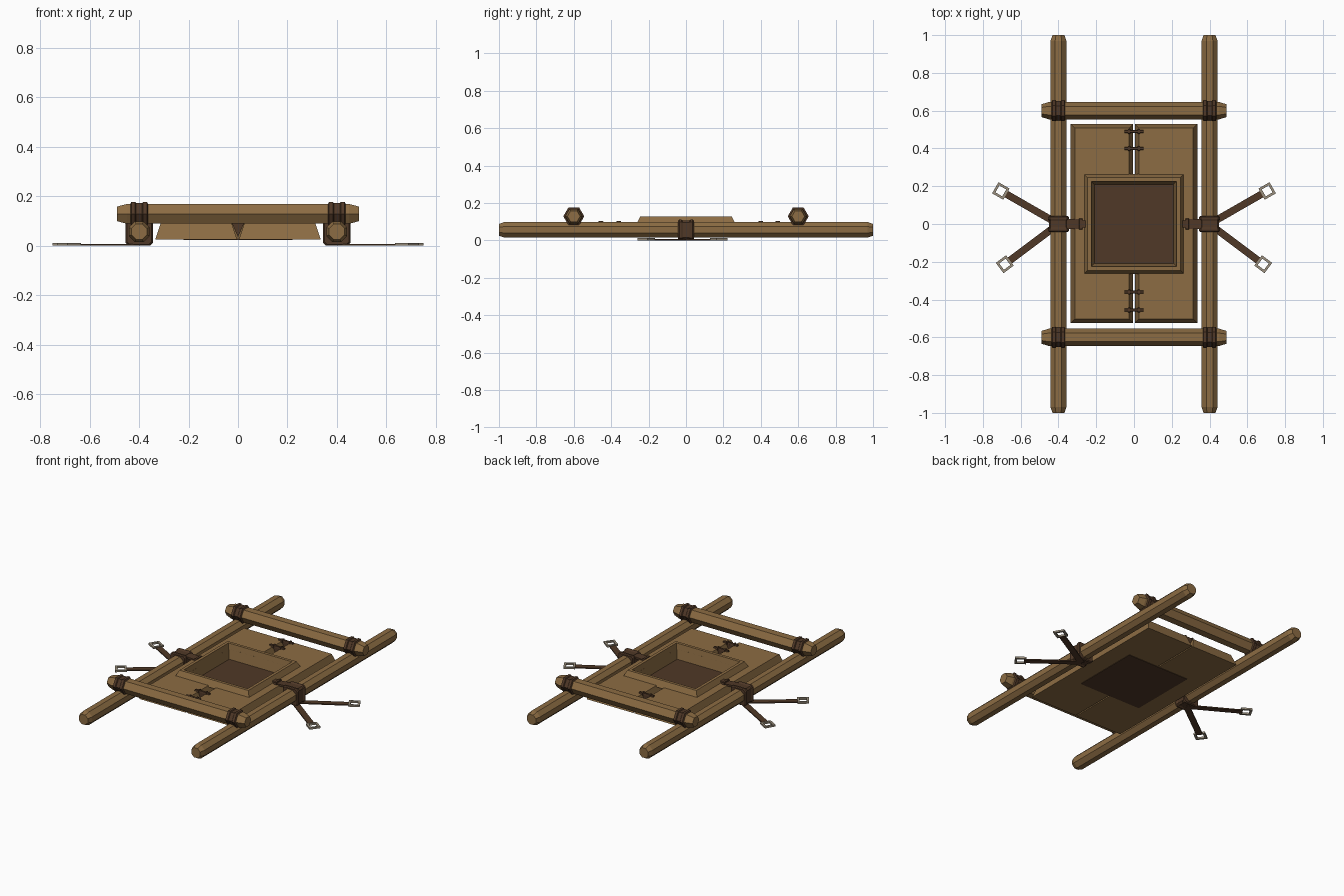
import bpy, bmesh, math
from mathutils import Matrix, Vector

if "Cube" in bpy.data.objects:
    bpy.data.objects.remove(bpy.data.objects["Cube"])


def mat(name, rgb):
    m = bpy.data.materials.new(name)
    m.diffuse_color = (*rgb, 1)
    m.use_nodes = True
    m.node_tree.nodes["Principled BSDF"].inputs["Base Color"].default_value = m.diffuse_color
    return m


WOOD = mat("brown wood", (0.262, 0.150, 0.056))
LEATHER = mat("dark leather", (0.080, 0.040, 0.020))
METAL = mat("dull metal", (0.33, 0.28, 0.21))


def loft(name, rings, material, closed=False, matrix=None):
    """Skin a list of point rings; cap both ends unless closed into a loop (or left open)."""
    bm = bmesh.new()
    vs = [[bm.verts.new(p) for p in r] for r in rings]
    n = len(rings[0])
    pairs = list(zip(vs, vs[1:])) + ([(vs[-1], vs[0])] if closed else [])
    for a, b in pairs:
        for i in range(n):
            j = (i + 1) % n
            bm.faces.new((a[i], a[j], b[j], b[i]))
    if not closed:
        bm.faces.new(vs[0])
        bm.faces.new(vs[-1])
    if matrix:
        bm.transform(matrix)
    bmesh.ops.recalc_face_normals(bm, faces=bm.faces)
    me = bpy.data.meshes.new(name)
    bm.to_mesh(me)
    bm.free()
    me.materials.append(material)
    ob = bpy.data.objects.new(name, me)
    bpy.context.collection.objects.link(ob)
    return ob


def rect(x0, x1, y0, y1, z):
    return [(x0, y0, z), (x1, y0, z), (x1, y1, z), (x0, y1, z)]


def frustum(name, x0, x1, y0, y1, z0, z1, inset, material, matrix=None):
    return loft(name, [rect(x0, x1, y0, y1, z0),
                       rect(x0 + inset, x1 - inset, y0 + inset, y1 - inset, z1)],
                material, matrix=matrix)


def rod(name, axis, center, sides, phase, stations, material):
    """Many-sided bar along x or y through center; stations are (position, radius)."""
    rings = []
    for t, r in stations:
        ring = []
        for i in range(sides):
            a = phase + 2 * math.pi * i / sides
            u, w = r * math.cos(a), r * math.sin(a)
            off = (t, u, w) if axis == "x" else (u, t, w)
            ring.append(Vector(center) + Vector(off))
        rings.append(ring)
    return loft(name, rings, material)


# Long carrying poles
for s in (-1, 1):
    rod("pole", "y", (s * 0.40, 0, 0.061), 8, math.pi / 8,
        [(-1, 0.034), (-0.97, 0.0455), (0.97, 0.0455), (1, 0.034)], WOOD)

# Cross bars with lashings where they meet the poles
for y in (-0.6, 0.6):
    rod("cross_bar", "x", (0, y, 0.133), 6, 0,
        [(-0.49, 0.034), (-0.45, 0.046), (0.45, 0.046), (0.49, 0.034)], WOOD)
    for s in (-1, 1):
        rod("lashing", "x", (s * 0.40, y, 0.133), 6, 0,
            [(-0.036, 0.046), (-0.032, 0.056), (-0.016, 0.056), (-0.012, 0.051),
             (0.012, 0.051), (0.016, 0.056), (0.032, 0.056), (0.036, 0.046)], LEATHER)

# Bed panels, cut open for the central tray
cutter = frustum("tray_cutter", -0.22, 0.22, -0.22, 0.22, -0.1, 0.3, 0, WOOD)
cutter.hide_render = True
cutter.hide_viewport = True
for s in (-1, 1):
    a, b = sorted((s * 0.004, s * 0.335))
    panel = frustum("bed_panel", a, b, -0.525, 0.53, 0.03, 0.098, 0.023, WOOD)
    cut = panel.modifiers.new("opening", "BOOLEAN")
    cut.operation = "DIFFERENCE"
    cut.solver = "EXACT"
    cut.object = cutter

# Tray rim and floor
loft("tray_rim", [rect(-h, h, -h, h, z) for h, z in
                  ((0.265, 0.09), (0.245, 0.132), (0.226, 0.132), (0.209, 0.034), (0.221, 0.034),
                   (0.235, 0.09))], WOOD, closed=True)
frustum("tray_floor", -0.22, 0.22, -0.22, 0.22, 0.027, 0.038, 0, LEATHER)

# Ties that join the two panels
for y in (0.49, 0.40, -0.36, -0.455):
    frustum("panel_tie", -0.052, 0.052, y - 0.008, y + 0.008, 0.094, 0.107, 0.002, LEATHER)
    for s in (-1, 1):
        frustum("tie_knot", s * 0.026 - 0.007, s * 0.026 + 0.007, y - 0.014, y + 0.014,
                0.094, 0.109, 0.002, LEATHER)
    loft("tie_wedge", [[(-0.025, y + d, 0.096), (0.025, y + d, 0.096), (0, y + d, 0.04)]
                       for d in (-0.008, 0.008)], LEATHER)

# Side strap assemblies
for s in (-1, 1):
    # wrap round the pole, with raised edges
    c = s * 0.40
    prof = ((-0.042, 0.050), (-0.036, 0.055), (-0.024, 0.055), (-0.018, 0.051),
            (0.018, 0.051), (0.024, 0.055), (0.036, 0.055), (0.042, 0.050))
    loft("pole_wrap", [[(c + u * h, y, 0.060 + w * h) for u, w in
                        ((-1, -.8), (-.8, -1), (.8, -1), (1, -.8),
                         (1, .8), (.8, 1), (-.8, 1), (-1, .8))] for y, h in prof], LEATHER)
    # sloping link to the tray
    loft("tray_link", [[(s * x, y, z), (s * x, y, z + 0.012), (s * x, -y, z + 0.012), (s * x, -y, z)]
                       for x, y, z in ((0.36, 0.028, 0.098), (0.29, 0.026, 0.092),
                                       (0.25, 0.015, 0.098))], LEATHER)
    frustum("link_stud", s * 0.282 - 0.01, s * 0.282 + 0.01, -0.03, 0.03,
            0.094, 0.112, 0.003, LEATHER)
    # two loose straps with square buckles, lying on the ground
    for bx, by in ((0.705, 0.175), (0.684, -0.213)):
        end, start = Vector((s * bx, by, 0)), Vector((s * 0.40, 0.0, 0))
        d = end - start
        m = Matrix.Translation(start) @ Matrix.Rotation(math.atan2(d.y, d.x), 4, "Z")
        L = d.length
        frustum("strap", 0, L - 0.022, -0.019, 0.019, 0.004, 0.011, 0, LEATHER, m)
        o, i = 0.034, 0.021
        loft("buckle", [rect(L - h, L + h, -h, h, z) for h, z in
                        ((o, 0.005), (o, 0.016), (i, 0.016), (i, 0.005))],
             METAL, closed=True, matrix=m)

# Lowest point rests on the ground
low = min((o.matrix_world @ v.co).z for o in bpy.data.objects
          if o is not cutter for v in o.data.vertices)
for o in bpy.data.objects:
    o.location.z -= low
